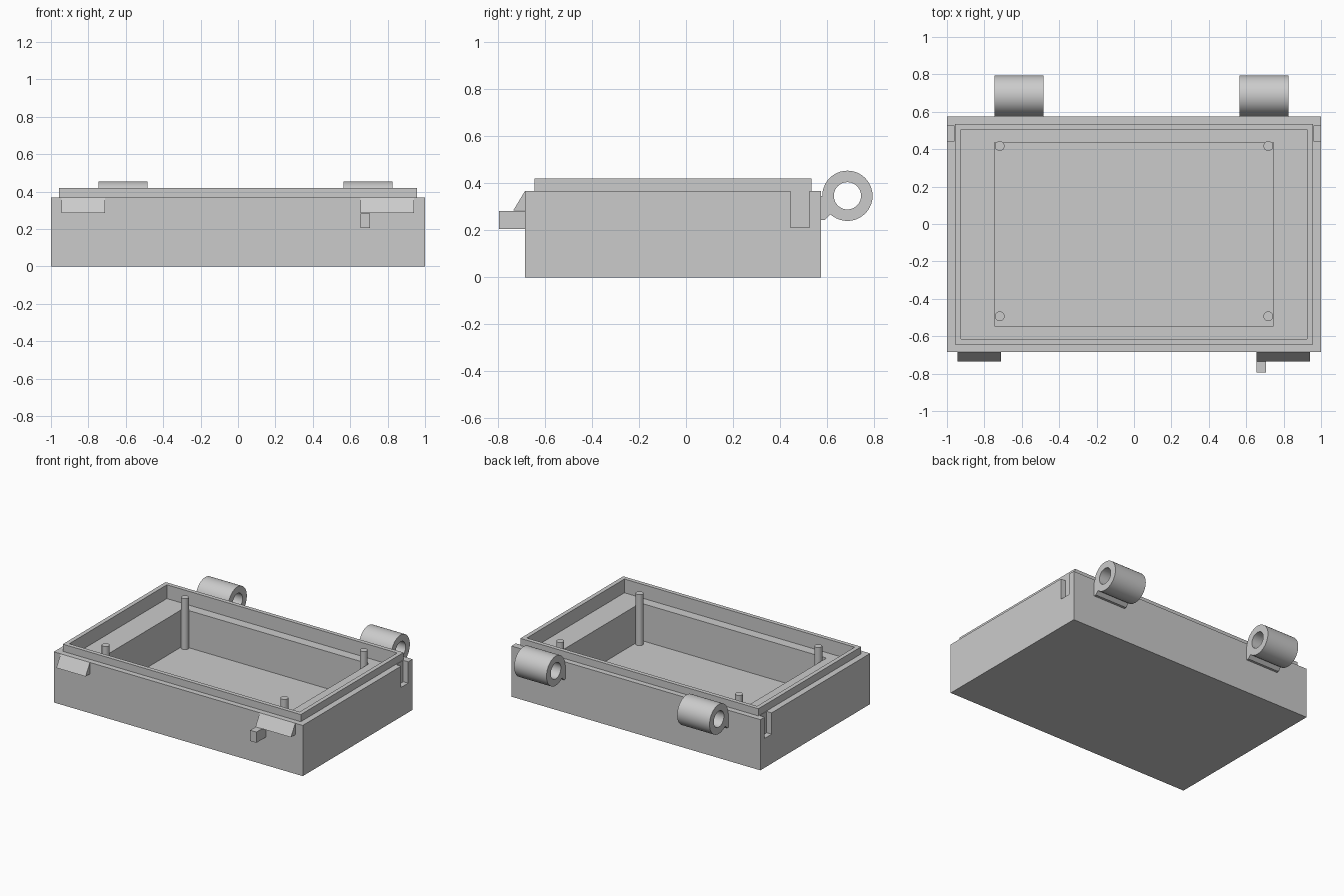
import bpy, bmesh, math

old = bpy.data.objects.get("Cube")
if old:
    bpy.data.objects.remove(old, do_unlink=True)

GREY = (0.6, 0.6, 0.6, 1)
grey = bpy.data.materials.new("plain grey")
grey.use_nodes = True
grey.diffuse_color = GREY
grey.node_tree.nodes["Principled BSDF"].inputs["Base Color"].default_value = GREY


def finish(name, bm):
    bmesh.ops.recalc_face_normals(bm, faces=bm.faces)
    mesh = bpy.data.meshes.new(name)
    bm.to_mesh(mesh)
    bm.free()
    mesh.materials.append(grey)
    obj = bpy.data.objects.new(name, mesh)
    bpy.context.collection.objects.link(obj)
    return obj


def extrude_x(name, profile, x0, x1):
    """Solid with a (y, z) profile running from x0 to x1."""
    bm = bmesh.new()
    a = [bm.verts.new((x0, y, z)) for y, z in profile]
    b = [bm.verts.new((x1, y, z)) for y, z in profile]
    n = len(profile)
    bm.faces.new(a)
    bm.faces.new(b)
    for i in range(n):
        j = (i + 1) % n
        bm.faces.new((a[i], a[j], b[j], b[i]))
    return finish(name, bm)


def rect(y0, y1, z0, z1):
    return [(y0, z0), (y1, z0), (y1, z1), (y0, z1)]


def smooth(obj):
    bpy.ops.object.select_all(action='DESELECT')
    obj.select_set(True)
    bpy.context.view_layer.objects.active = obj
    bpy.ops.object.shade_smooth_by_angle(angle=math.radians(35))


# Tray: nested rectangular loops, from the underside over the lip to the floor
CY = -0.055
OUTER, LIP, SHELF, POCKET = (1, 0.63), (0.956, 0.59), (0.925, 0.56), (0.747, 0.49)
steps = [(OUTER, 0), (OUTER, 0.368), (LIP, 0.368), (LIP, 0.42),
         (SHELF, 0.42), (SHELF, 0.32), (POCKET, 0.32), (POCKET, 0.05)]
bm = bmesh.new()
loops = []
for (hx, hy), z in steps:
    loops.append([bm.verts.new((sx * hx, CY + sy * hy, z))
                  for sx, sy in ((-1, -1), (1, -1), (1, 1), (-1, 1))])
for lower, upper in zip(loops, loops[1:]):
    for i in range(4):
        j = (i + 1) % 4
        bm.faces.new((lower[i], lower[j], upper[j], upper[i]))
bm.faces.new(loops[0])
bm.faces.new(loops[-1])
tray = finish("tray", bm)

# Slots in the outer side walls near the back
for side, s in (("left", 1), ("right", -1)):
    cutter = extrude_x(side + "_slot_cutter", rect(0.445, 0.525, 0.213, 0.5), s * 0.96, s * 1.1)
    cutter.hide_render = True
    cutter.hide_set(True)
    cut = tray.modifiers.new(side + " slot", 'BOOLEAN')
    cut.operation = 'DIFFERENCE'
    cut.solver = 'EXACT'
    cut.object = cutter
    bpy.context.view_layer.objects.active = tray
    bpy.ops.object.modifier_apply(modifier=cut.name)
    bpy.data.objects.remove(cutter, do_unlink=True)

# Corner pegs standing on the floor
for side, x in (("left", 0.718), ("right", -0.718)):
    for end, y in (("front", -0.493), ("back", 0.417)):
        bpy.ops.mesh.primitive_cylinder_add(vertices=24, radius=0.026, depth=0.375,
                                            location=(x, y, 0.2325))
        peg = bpy.context.object
        peg.name = f"{end}_{side}_peg"
        peg.data.materials.append(grey)
        smooth(peg)

# Wedge catches on the front, one with a pull tab
FRONT = CY - OUTER[1]
wedge = [(FRONT, 0.285), (FRONT - 0.05, 0.285), (FRONT, 0.368)]
extrude_x("right_catch", wedge, -0.945, -0.71)
extrude_x("left_catch", wedge, 0.655, 0.94)
extrude_x("catch_tab", rect(FRONT - 0.11, FRONT, 0.205, 0.283), 0.655, 0.705)


# Hinge barrels: tubes on short brackets at the back
def hinge(side, x0, x1, segments=40):
    bm = bmesh.new()
    rings = []
    for x, r in ((x0, 0.107), (x1, 0.107), (x1, 0.058), (x0, 0.058)):
        angles = [math.tau * i / segments for i in range(segments)]
        rings.append([bm.verts.new((x, 0.687 + r * math.cos(a), 0.347 + r * math.sin(a)))
                      for a in angles])
    for k in range(4):
        a, b = rings[k], rings[(k + 1) % 4]
        for i in range(segments):
            j = (i + 1) % segments
            bm.faces.new((a[i], a[j], b[j], b[i]))
    smooth(finish(side + "_hinge_barrel", bm))
    bracket = [(0.575, 0.245), (0.592, 0.245), (0.622, 0.275), (0.61, 0.31),
               (0.6, 0.347), (0.575, 0.347)]
    extrude_x(side + "_hinge_bracket", bracket, x0, x1)


hinge("right", -0.745, -0.485)
hinge("left", 0.565, 0.825)
